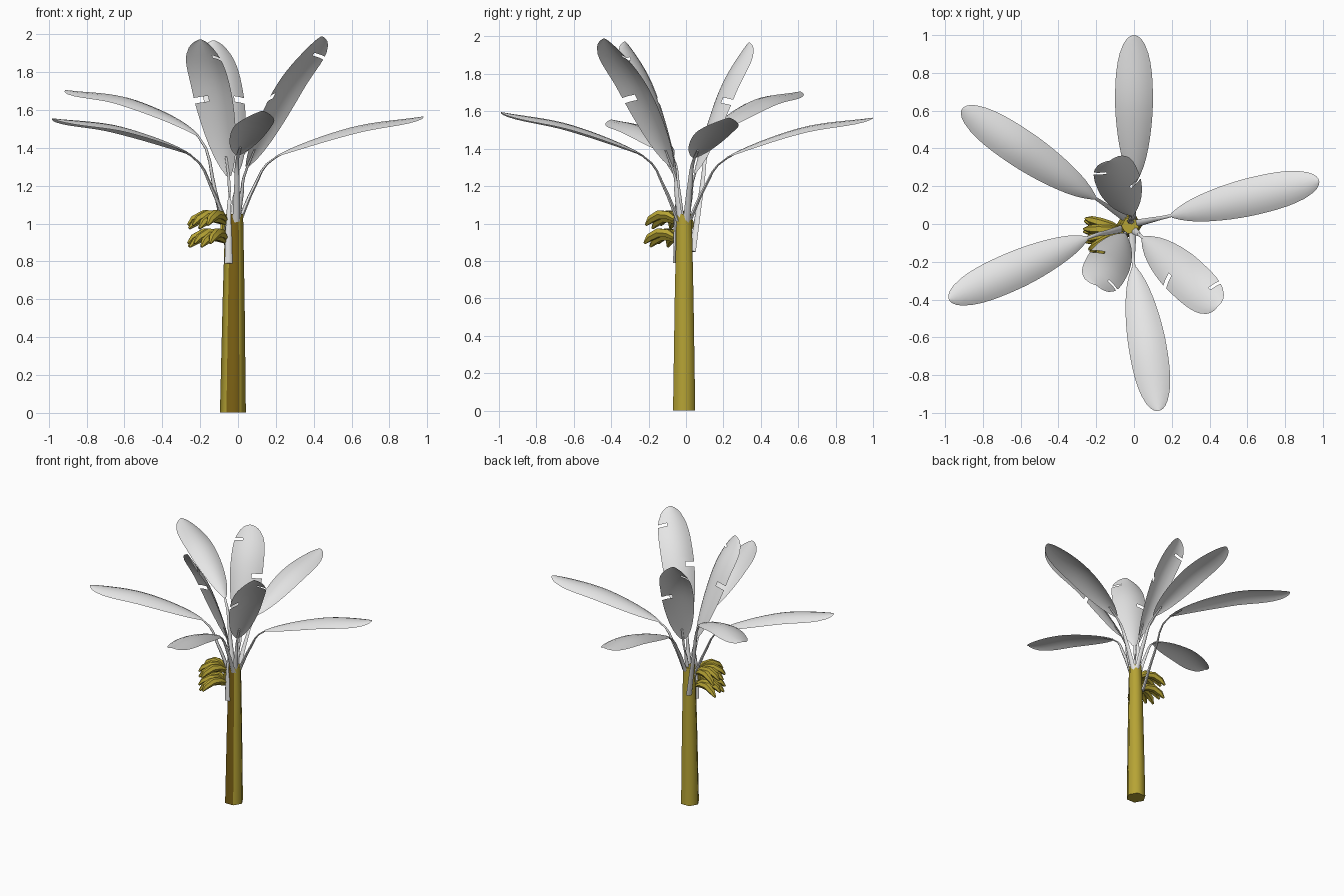
import bpy, bmesh, math
from mathutils import Vector as V

if "Cube" in bpy.data.objects:
    bpy.data.objects.remove(bpy.data.objects["Cube"])


def material(name, rgb):
    m = bpy.data.materials.new(name)
    m.diffuse_color = (*rgb, 1)
    m.use_nodes = True
    m.node_tree.nodes["Principled BSDF"].inputs["Base Color"].default_value = m.diffuse_color
    return m


LEAF = material("pale_grey", (0.8, 0.8, 0.8))
OLIVE = material("olive_yellow", (0.47, 0.37, 0.035))
BROWN = material("brown", (0.2, 0.12, 0.007))


def finish(bm, name, mats, angle=60):
    me = bpy.data.meshes.new(name)
    bm.to_mesh(me)
    bm.free()
    ob = bpy.data.objects.new(name, me)
    bpy.context.collection.objects.link(ob)
    for m in mats:
        me.materials.append(m)
    bpy.ops.object.select_all(action='DESELECT')
    bpy.context.view_layer.objects.active = ob
    ob.select_set(True)
    bpy.ops.object.shade_smooth_by_angle(angle=math.radians(angle))
    return ob


def spline(pts, u):
    # Catmull-Rom point at parameter u (in segments)
    i = min(int(u), len(pts) - 2)
    t = u - i
    p1, p2 = pts[i], pts[i + 1]
    p0 = pts[i - 1] if i else p1 * 2 - p2
    p3 = pts[i + 2] if i + 2 < len(pts) else p2 * 2 - p1
    return 0.5 * (2 * p1 + (p2 - p0) * t + (2 * p0 - 5 * p1 + 4 * p2 - p3) * t * t
                  + (3 * p1 - p0 - 3 * p2 + p3) * t ** 3)


def tube(bm, pts, radii, sides, squash=1.0):
    rings = []
    for i, p in enumerate(pts):
        d = (pts[min(i + 1, len(pts) - 1)] - pts[max(i - 1, 0)]).normalized()
        s = d.cross(V((0, 0, 1)))
        s = s.normalized() if s.length > 0.01 else V((1, 0, 0))
        n = s.cross(d) * squash
        rings.append([bm.verts.new(p + radii[i] * (s * math.cos(a) + n * math.sin(a)))
                      for a in (2 * math.pi * k / sides for k in range(sides))])
    for a, b in zip(rings, rings[1:]):
        for k in range(sides):
            j = (k + 1) % sides
            bm.faces.new((a[k], a[j], b[j], b[k]))
    bm.faces.new(rings[0][::-1])
    bm.faces.new(rings[-1])
    bmesh.ops.recalc_face_normals(bm, faces=bm.faces[:])


# Trunk: tapered hexagon with a brown front face
bm = bmesh.new()
tube(bm, [V((-0.027, -0.01, 0)), V((-0.023, -0.01, 0.6)), V((-0.02, -0.01, 1.05))],
     [0.0685, 0.058, 0.047], 6)
for f in bm.faces:
    f.material_index = 1 if f.normal.y < -0.9 else 0
finish(bm, "trunk", [OLIVE, BROWN], 65)


def blade_width(t, torn):
    # rounded rise to the widest point, then a blunt tip
    peak, power = (0.5, 3.5) if torn else (0.55, 2.6)
    if t < peak:
        return max(0.12, math.sin(math.pi / 2 * t / peak) ** 0.65)
    return max(0.08, (1 - ((t - peak) / (1 - peak)) ** power) ** 0.5)


def leaf(name, base, start, tip, bulge, half, torn):
    base, start, tip = V(base), V(start), V(tip)
    up = V((0, 0, 1))
    knee = base.lerp(start, 0.45) + up * (0.05 if not torn else 0.02)
    path = [base, knee, start, start.lerp(tip, 0.5) + up * bulge, tip]
    # flattened stalk ending in the blade
    bm = bmesh.new()
    us = [i * 0.25 for i in range(10)]
    tube(bm, [spline(path, u) for u in us],
         [0.021 - 0.0065 * u for u in us], 6, 0.6)
    finish(bm, name + "_stalk", [LEAF])

    # arched blade with optional tears
    slits = [(0.42, 0.455, -1), (0.8, 0.83, 1)] if torn else []
    ts = [i / 16 for i in range(17)] + [0.97, 0.99]
    for a, b, _ in slits:
        ts = [t for t in ts if not a - 0.02 < t < b + 0.02] + [a, b]
    ts.sort()
    cols = [-1, -0.75, -0.4, 0, 0.4, 0.75, 1]
    flat = tip - start
    flat.z = 0
    side = up.cross(flat.normalized())
    bm = bmesh.new()
    rows = []
    for t in ts:
        p = spline(path, 2 + 2 * t)
        d = (spline(path, min(4, 2.05 + 2 * t)) - spline(path, 1.95 + 2 * t)).normalized()
        n = d.cross(side).normalized()
        w = half * blade_width(t, torn)
        rows.append([bm.verts.new(p + side * w * c + n * (0.006 - 0.32 * w * c * c))
                     for c in cols])
    for i in range(len(ts) - 1):
        for k in range(6):
            mid = (cols[k] + cols[k + 1]) / 2
            if any(ts[i] == a and mid * s > 0.3 for a, b, s in slits):
                continue
            bm.faces.new((rows[i][k], rows[i + 1][k], rows[i + 1][k + 1], rows[i][k + 1]))
    bm.normal_update()
    if sum(f.normal.z for f in bm.faces) < 0:
        bmesh.ops.reverse_faces(bm, faces=bm.faces[:])
    finish(bm, name + "_blade", [LEAF])


# Spreading leaves
leaf("back_leaf", (-0.01, 0.005, 0.98), (0.0, 0.22, 1.35), (0.0, 1.0, 1.56), 0.05, 0.1, False)
leaf("back_left_leaf", (-0.05, 0.035, 0.85), (-0.21, 0.14, 1.46), (-0.91, 0.61, 1.70), 0.07, 0.1, False)
leaf("right_leaf", (-0.005, 0.0, 0.98), (0.2, 0.045, 1.35), (0.98, 0.23, 1.56), 0.045, 0.1, False)
leaf("front_left_leaf", (-0.045, -0.02, 0.95), (-0.25, -0.075, 1.36), (-0.98, -0.4, 1.55), 0.05, 0.1, False)
leaf("front_leaf", (-0.01, -0.03, 0.98), (0.0, -0.23, 1.36), (0.13, -0.99, 1.59), 0.045, 0.1, False)
# Upright torn leaves
leaf("upright_right_leaf", (-0.005, -0.03, 1.0), (0.05, -0.075, 1.3), (0.445, -0.44, 1.985), 0.08, 0.115, True)
leaf("upright_left_leaf", (-0.05, -0.058, 0.79), (-0.05, -0.055, 1.25), (-0.2, -0.33, 1.97), 0.1, 0.117, True)
leaf("upright_back_leaf", (-0.02, 0.005, 1.0), (-0.01, 0.05, 1.27), (-0.13, 0.34, 1.965), 0.09, 0.117, True)

# Banana bunch: two fanned rows of thick curved fruit
bm = bmesh.new()
profile = [(0.02, -0.005), (0.075, 0.022), (0.13, 0.026), (0.185, 0.0), (0.215, -0.03)]
for row, z in enumerate((1.012, 0.915)):
    for k in range(6):
        a = math.radians(164 + 15 * k + row * 4)
        dz = 0.018 * (k % 2) - 0.008
        tube(bm, [V((-0.05 + r * math.cos(a), -0.03 + r * math.sin(a), z + h + dz))
                  for r, h in profile], [0.009, 0.024, 0.027, 0.022, 0.007], 6)
finish(bm, "bananas", [OLIVE], 50)

# Stem that holds the bunch
bm = bmesh.new()
tube(bm, [V((-0.045, -0.02, 1.03)), V((-0.08, -0.04, 1.01)), V((-0.085, -0.045, 0.9))],
     [0.012, 0.013, 0.01], 5)
finish(bm, "bunch_stem", [OLIVE])
